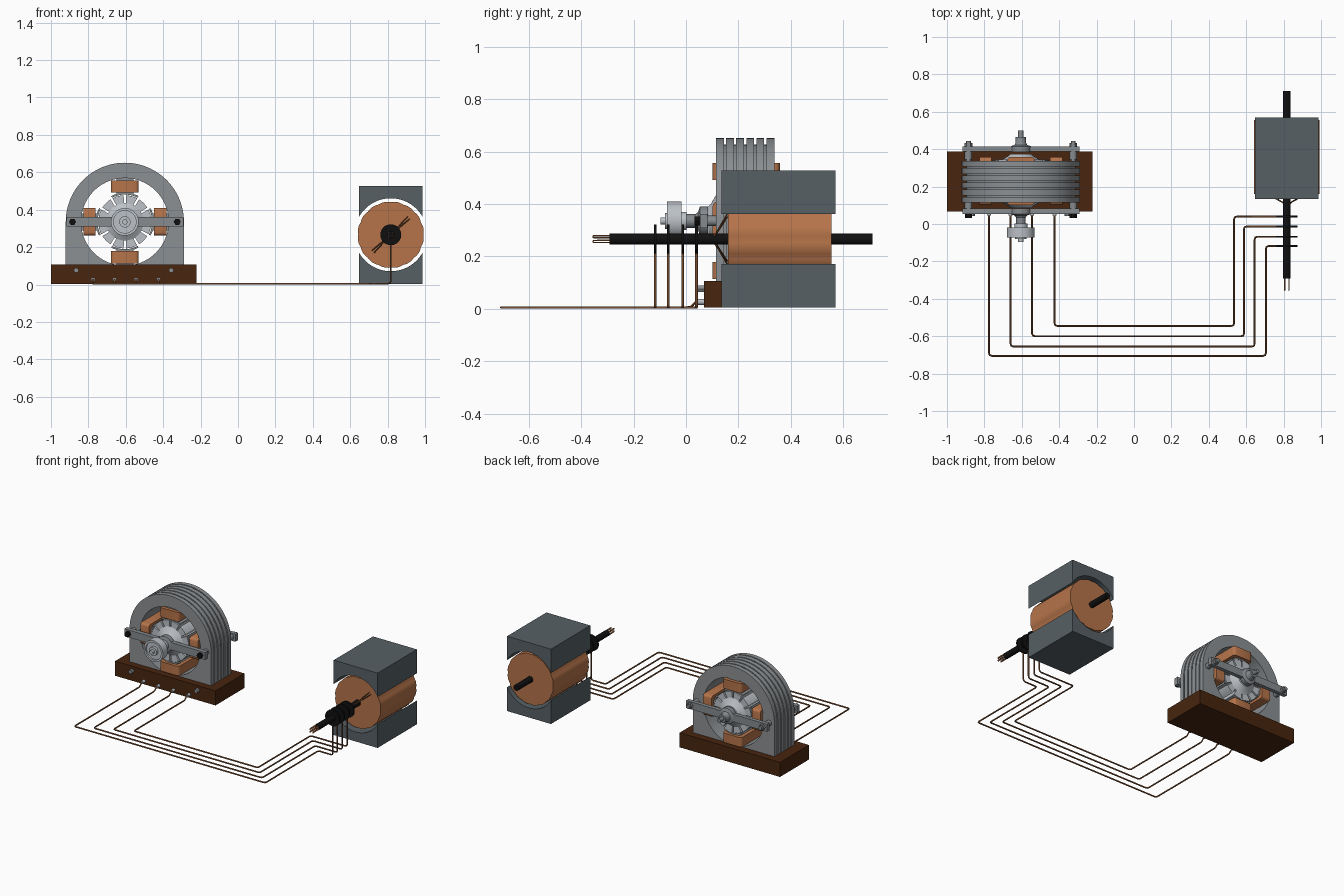
import bpy, bmesh, math
from mathutils import Matrix, Vector

if "Cube" in bpy.data.objects:
    bpy.data.objects.remove(bpy.data.objects["Cube"])

def mat(name, r, g, b):
    m = bpy.data.materials.new(name)
    lin = lambda c: ((c / 255 + 0.055) / 1.055) ** 2.4 if c > 10 else c / 255 / 12.92
    m.diffuse_color = (lin(r), lin(g), lin(b), 1)
    m.use_nodes = True
    m.node_tree.nodes["Principled BSDF"].inputs["Base Color"].default_value = m.diffuse_color
    return m

STEEL = mat("stator_grey", 140, 144, 147)
BAR = mat("bracket_grey", 134, 139, 143)
LIGHT = mat("light_metal", 188, 193, 198)
COPPER = mat("copper", 182, 116, 74)
WIRE = mat("wire_brown", 122, 78, 48)
WOOD = mat("dark_wood", 72, 37, 15)
IRON = mat("magnet_slate", 86, 96, 101)
BLACK = mat("black", 16, 16, 17)

def finish(name, bm, material, matrix=None, angle=35):
    bmesh.ops.recalc_face_normals(bm, faces=bm.faces)
    if matrix:
        bmesh.ops.transform(bm, matrix=matrix, verts=bm.verts)
    me = bpy.data.meshes.new(name)
    bm.to_mesh(me)
    bm.free()
    for p in me.polygons:
        p.use_smooth = True
    me.set_sharp_from_angle(angle=math.radians(angle))
    me.materials.append(material)
    ob = bpy.data.objects.new(name, me)
    bpy.context.collection.objects.link(ob)
    return ob

def prism(name, pts, y0, y1, material, matrix=None, angle=35):
    """Extrude an x-z outline along y."""
    bm = bmesh.new()
    f = bm.faces.new([bm.verts.new((x, y0, z)) for x, z in pts])
    new = bmesh.ops.extrude_face_region(bm, geom=[f])["geom"]
    bmesh.ops.translate(bm, vec=(0, y1 - y0, 0),
                        verts=[v for v in new if isinstance(v, bmesh.types.BMVert)])
    return finish(name, bm, material, matrix, angle)

def arc(r, a0, a1, n):
    return [(r * math.cos(math.radians(a0 + (a1 - a0) * i / n)),
             r * math.sin(math.radians(a0 + (a1 - a0) * i / n))) for i in range(n + 1)]

def rod(name, x, z, r, y0, y1, material, n=24):
    pts = [(x + a, z + b) for a, b in arc(r, 0, 360, n)[:-1]]
    return prism(name, pts, y0, y1, material, angle=50 if n > 6 else 20)

def rect(x0, x1, z0, z1):
    return [(x0, z0), (x1, z0), (x1, z1), (x0, z1)]

def lathe(name, prof, material, matrix, n=40):
    """Spin an (r, y) profile around the y axis."""
    bm = bmesh.new()
    vs = [bm.verts.new((r, y, 0)) for r, y in prof]
    es = [bm.edges.new(p) for p in zip(vs, vs[1:])]
    bmesh.ops.spin(bm, geom=vs + es, cent=(0, 0, 0), axis=(0, 1, 0),
                   angle=2 * math.pi, steps=n, use_merge=True)
    bmesh.ops.remove_doubles(bm, verts=bm.verts, dist=1e-5)
    return finish(name, bm, material, matrix)

def wire(name, pts, r, material, bend=0.015):
    """Tube along a path with chamfered corners."""
    pts = [Vector(p) for p in pts]
    path = [pts[0]]
    for a, b, c in zip(pts, pts[1:], pts[2:]):
        ba, bc = a - b, c - b
        p = b + ba.normalized() * min(bend, ba.length / 2.2)
        q = b + bc.normalized() * min(bend, bc.length / 2.2)
        path += [p, (p + q) * 0.25 + b * 0.5, q]
    path.append(pts[-1])
    cu = bpy.data.curves.new(name, "CURVE")
    cu.dimensions = "3D"
    cu.bevel_depth, cu.bevel_resolution, cu.use_fill_caps = r, 1, True
    sp = cu.splines.new("POLY")
    sp.points.add(len(path) - 1)
    for s, p in zip(sp.points, path):
        s.co = (*p, 1)
    tmp = bpy.data.objects.new(name + "_tmp", cu)
    bpy.context.collection.objects.link(tmp)
    bpy.context.view_layer.update()
    bm = bmesh.new()
    me = bpy.data.meshes.new_from_object(
        tmp.evaluated_get(bpy.context.evaluated_depsgraph_get()))
    bm.from_mesh(me)
    bpy.data.objects.remove(tmp)
    return finish(name, bm, material, angle=60)

# ---------------- motor ----------------
MX, MZ = -0.605, 0.335
M = Matrix.Translation((MX, 0, MZ))
prism("base_board", rect(-1, -0.222, 0.004, 0.106), 0.068, 0.388, WOOD)

# stator: arched plates with a round bore, separated by thin recessed cores
def arch(R):
    return ([(R, -0.235)] + arc(R, 0, 180, 48) + [(-R, -0.235)]
            + [(x, z) for x, z in arc(0.234, 269, -89, 56)])
STEP = 0.23 / 6
for i in range(6):
    y = 0.115 + i * STEP
    prism(f"stator_plate_{i+1}", arch(0.316), y, y + STEP - 0.008, STEEL, M)
    if i < 5:
        prism(f"stator_core_{i+1}", arch(0.292), y + STEP - 0.008, y + STEP, STEEL, M)

# four field poles with coils
for i in range(4):
    T = M @ Matrix.Rotation(i * math.pi / 2, 4, "Y")
    prism(f"pole_core_{i+1}", rect(-0.045, 0.045, 0.15, 0.24), 0.125, 0.335, STEEL, T)
    prism(f"pole_shoe_{i+1}", arc(0.146, 62, 118, 10) + arc(0.156, 118, 62, 10),
          0.12, 0.34, STEEL, T)
    bm = bmesh.new()
    bmesh.ops.create_cube(bm, size=1, matrix=Matrix.Translation((0, 0.23, 0.189))
                          @ Matrix.Diagonal((0.148, 0.256, 0.066, 1)))
    ed = [e for e in bm.edges if abs(e.verts[0].co.z - e.verts[1].co.z) > 0.01]
    bmesh.ops.bevel(bm, geom=ed, offset=0.018, segments=3, affect="EDGES", profile=0.5)
    finish(f"field_coil_{i+1}", bm, COPPER, T)

# slotted rotor
N = 12
teeth = []
for i in range(N):
    a = i * 360 / N
    teeth += arc(0.142, a + 2.5, a + 27.5, 5)
    teeth += [(0.085 * math.cos(math.radians(a + d)), 0.085 * math.sin(math.radians(a + d)))
              for d in (27, 33)]
prism("rotor", teeth, 0.115, 0.345, LIGHT, M)
lathe("rotor_hub", [(0, 0.085), (0.055, 0.085), (0.065, 0.095), (0.1, 0.115), (0.1, 0.345),
                    (0.065, 0.365), (0.055, 0.375), (0, 0.375)], LIGHT, M)

# bearing bars, bolts, shaft and pulley
for nm, y0, y1 in (("front_bar", 0.053, 0.083), ("back_bar", 0.388, 0.415)):
    prism(nm, rect(MX - 0.313, MX + 0.313, MZ - 0.026, MZ + 0.026), y0, y1, BAR)
for side, x in (("left", MX - 0.28), ("right", MX + 0.28)):
    rod(f"{side}_tie_rod", x, MZ, 0.013, 0.04, 0.445, BAR)
    rod(f"{side}_front_spacer", x, MZ, 0.02, 0.083, 0.116, BAR)
    rod(f"{side}_back_spacer", x, MZ, 0.02, 0.344, 0.388, BAR)
    rod(f"{side}_front_nut", x, MZ, 0.019, 0.032, 0.054, BLACK, 6)
    rod(f"{side}_back_nut", x, MZ, 0.021, 0.414, 0.432, BAR, 6)
lathe("back_bearing", [(0, 0.5), (0.014, 0.5), (0.014, 0.465), (0.028, 0.465), (0.028, 0.435),
                       (0.034, 0.423), (0.055, 0.415), (0.055, 0.385), (0, 0.385)], BAR, M)
lathe("front_bearing", [(0, 0.0), (0.026, 0.0), (0.026, 0.035), (0.034, 0.046), (0.055, 0.053),
                        (0.055, 0.084), (0, 0.084)], BAR, M)
lathe("pulley", [(0, -0.097), (0.014, -0.097), (0.014, -0.08), (0.03, -0.08), (0.03, -0.062),
                 (0.06, -0.062), (0.06, -0.073), (0.074, -0.073), (0.074, -0.018),
                 (0.035, -0.018), (0.035, 0.002), (0, 0.002)], LIGHT, M)
for i, x in enumerate((-0.865, -0.357)):
    rod(f"base_bolt_{i+1}", x, 0.076, 0.014, 0.042, 0.07, STEEL, 6)

# ---------------- armature and magnets ----------------
GX, GZ = 0.817, 0.266
G = Matrix.Translation((GX, 0, GZ))
block = [(0.17, 0.262), (-0.17, 0.262)] + arc(0.195, 150.7, 29.3, 28)
prism("upper_magnet", block, 0.135, 0.57, IRON, G)
prism("lower_magnet", [(x, -z) for x, z in block], 0.135, 0.57, IRON, G)
scallop = []
for i in range(96):
    a = 2 * math.pi * i / 96
    r = 0.174 + 0.004 * abs(math.sin(8 * a))
    scallop.append((r * math.cos(a), r * math.sin(a)))
prism("wound_armature", scallop, 0.16, 0.555, COPPER, G)
rod("armature_shaft", GX, GZ, 0.021, -0.292, 0.712, BLACK)

# leads from the shaft to the armature face
for s in (1, -1):
    for k, d in enumerate((40, 47)):
        c, n = math.cos(math.radians(d)) * s, math.sin(math.radians(d)) * s
        wire(f"armature_lead_{k+1}_{'upper' if s > 0 else 'lower'}",
             [(GX + 0.015 * c, 0.10, GZ + 0.015 * n), (GX + 0.03 * c, 0.115, GZ + 0.03 * n),
              (GX + 0.13 * c, 0.157, GZ + 0.13 * n), (GX + 0.13 * c, 0.165, GZ + 0.13 * n)],
             0.003, WIRE, 0.005)

# bare wire loops out of the shaft end
for i, (dx, dz) in enumerate(((-0.011, 0.013), (0.011, 0.013), (-0.011, -0.013), (0.011, -0.013))):
    wire(f"shaft_end_wire_{i+1}", [(GX + dx, -0.28, GZ + dz), (GX + dx, -0.355, GZ + dz),
         (GX + dx, -0.355, GZ + dz * 0.4), (GX + dx, -0.28, GZ + dz * 0.4)], 0.003, COPPER, 0.004)

# slip rings and the four wires to the base terminals
runs = ((-0.775, -0.705, 0.705, -0.118), (-0.66, -0.655, 0.645, -0.068),
        (-0.545, -0.6, 0.588, -0.013), (-0.425, -0.545, 0.535, 0.04))
for i, (xa, yf, xb, yr) in enumerate(runs):
    rod(f"slip_ring_{i+1}", GX, GZ, 0.056, yr - 0.005, yr + 0.005, BLACK, 32)
    rod(f"terminal_{i+1}", xa, 0.026, 0.011, 0.045, 0.07, LIGHT, 12)
    wire(f"supply_wire_{i+1}", [(xa, 0.06, 0.026), (xa, 0.035, 0.026), (xa, 0.02, 0.005),
         (xa, yf, 0.005), (xb, yf, 0.005), (xb, yr, 0.005), (GX, yr, 0.005),
         (GX, yr, 0.215)], 0.005, WIRE)
